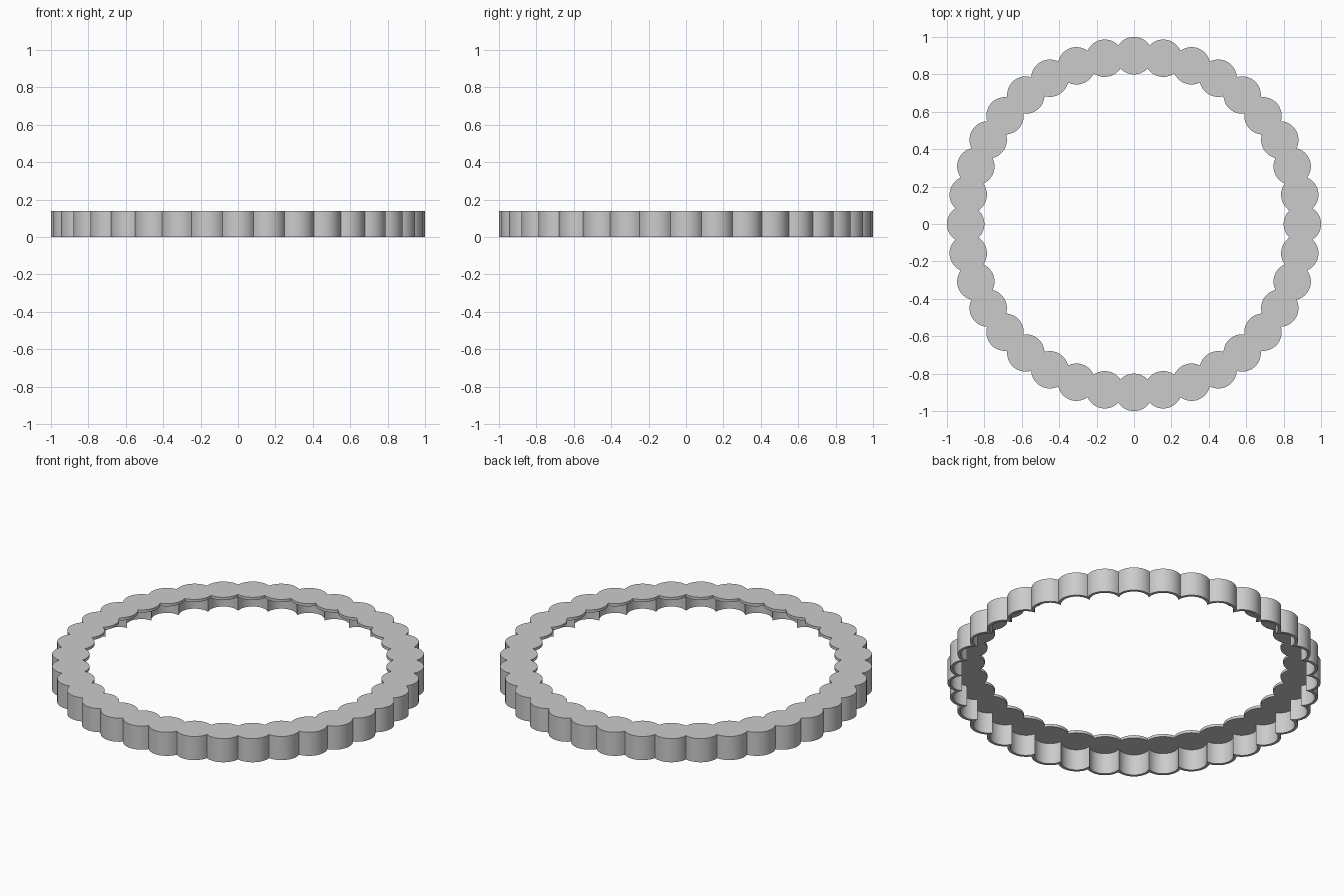
import bpy
import bmesh
from math import cos, sin, radians, sqrt, pi, tau

old = bpy.data.objects.get("Cube")
if old:
    bpy.data.objects.remove(old, do_unlink=True)

LOBES = 36         # overlapping round lobes around the ring
STEPS = 14         # segments per lobe
RING = 0.9         # radius through the lobe centres
LOBE = 0.1         # lobe radius
HEIGHT = 0.14
THICK = 0.016      # sheet thickness of top plate and outer skirt


def lobe_edge(offset, lobe, side):
    """Distance from the ring centre to a lobe's outer (+1) or inner (-1) edge."""
    return RING * cos(offset) + side * sqrt(lobe ** 2 - (RING * sin(offset)) ** 2)


# Grey material
grey = bpy.data.materials.new("light grey")
colour = (0.6, 0.6, 0.6, 1)
grey.use_nodes = True
grey.diffuse_color = colour
grey.node_tree.nodes["Principled BSDF"].inputs["Base Color"].default_value = colour

# L-shaped section (flat top plate and outer skirt) swept around the lobes
bm = bmesh.new()
columns = []
pitch = tau / LOBES
for k in range(LOBES):
    for s in range(STEPS):
        offset = pitch * (s / STEPS - 0.5)
        angle = k * pitch + offset + pi / 2
        outer = lobe_edge(offset, LOBE, 1)
        inner = lobe_edge(offset, LOBE, -1)
        skirt = lobe_edge(offset, LOBE - THICK, 1)
        section = [(outer, 0), (outer, HEIGHT), (inner, HEIGHT),
                   (inner, HEIGHT - THICK), (skirt, HEIGHT - THICK), (skirt, 0)]
        columns.append([bm.verts.new((r * cos(angle), r * sin(angle), z))
                        for r, z in section])

for i, a in enumerate(columns):
    b = columns[(i + 1) % len(columns)]
    for j in range(len(a)):
        n = (j + 1) % len(a)
        bm.faces.new((a[j], b[j], b[n], a[n]))
bmesh.ops.recalc_face_normals(bm, faces=bm.faces)

mesh = bpy.data.meshes.new("scalloped_ring")
bm.to_mesh(mesh)
bm.free()
mesh.materials.append(grey)
ring = bpy.data.objects.new("scalloped_ring", mesh)
bpy.context.collection.objects.link(ring)

# Smooth lobes with sharp rims and creases
bpy.ops.object.select_all(action="DESELECT")
ring.select_set(True)
bpy.context.view_layer.objects.active = ring
bpy.ops.object.shade_smooth_by_angle(angle=radians(30))
